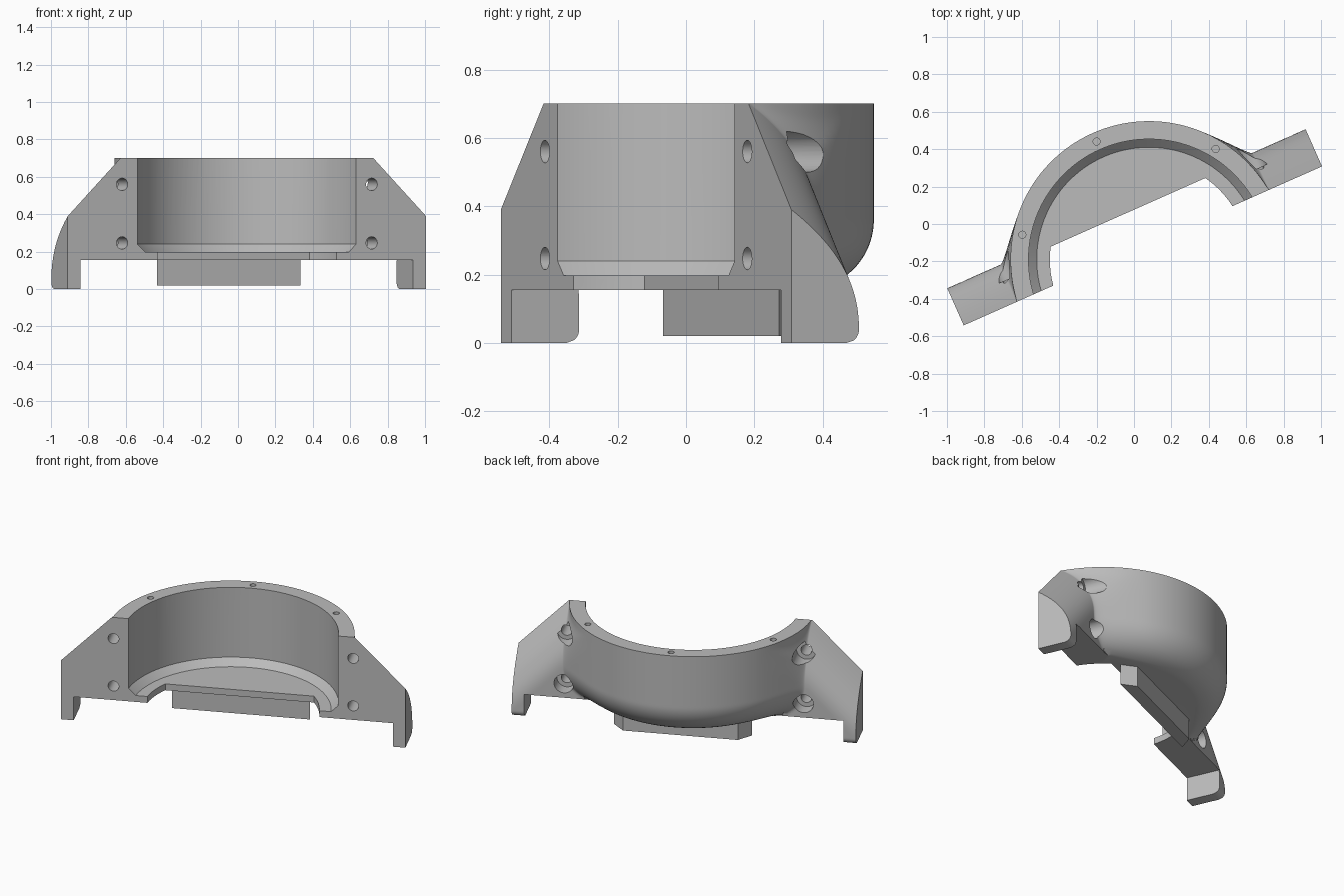
import bpy, bmesh, math
from mathutils import Matrix, Vector

if "Cube" in bpy.data.objects:
    bpy.data.objects.remove(bpy.data.objects["Cube"])

# Main dimensions, in a frame centred on the bore axis with the split face along u
FACE, OUTER, BORE, END = 0.08, 0.74, 0.644, 1.048
TOP, BASE, FLOOR, ROUND = 0.70, 0.155, 0.197, 0.205
PLACE = Matrix.Translation((0.08, -0.19, 0)) @ Matrix.Rotation(math.radians(23.93), 4, "Z")

grey = bpy.data.materials.new("light grey")
grey.use_nodes = True
grey.diffuse_color = (0.5, 0.5, 0.5, 1)
grey.node_tree.nodes["Principled BSDF"].inputs["Base Color"].default_value = (0.5, 0.5, 0.5, 1)


def make_object(name, bm):
    bmesh.ops.remove_doubles(bm, verts=bm.verts, dist=1e-5)
    bmesh.ops.recalc_face_normals(bm, faces=bm.faces)
    mesh = bpy.data.meshes.new(name)
    bm.to_mesh(mesh)
    bm.free()
    mesh.materials.append(grey)
    obj = bpy.data.objects.new(name, mesh)
    bpy.context.collection.objects.link(obj)
    return obj


def prism(name, outline, z0, z1):
    bm = bmesh.new()
    face = bm.faces.new([bm.verts.new((x, y, z0)) for x, y in outline])
    extruded = bmesh.ops.extrude_face_region(bm, geom=[face])["geom"]
    moved = [g for g in extruded if isinstance(g, bmesh.types.BMVert)]
    bmesh.ops.translate(bm, verts=moved, vec=(0, 0, z1 - z0))
    return make_object(name, bm)


def lathe(name, profile, steps=128):
    bm = bmesh.new()
    verts = [bm.verts.new((r, 0, z)) for r, z in profile]
    edges = [bm.edges.new(pair) for pair in zip(verts, verts[1:])]
    bmesh.ops.spin(bm, geom=verts + edges, cent=(0, 0, 0), axis=(0, 0, 1),
                   angle=math.tau, steps=steps)
    return make_object(name, bm)


def rod(name, radius, start, end):
    start, end = Vector(start), Vector(end)
    axis = end - start
    bm = bmesh.new()
    turn = axis.to_track_quat("Z", "Y").to_matrix().to_4x4()
    bmesh.ops.create_cone(bm, cap_ends=True, segments=32, radius1=radius, radius2=radius,
                          depth=axis.length, matrix=Matrix.Translation((start + end) / 2) @ turn)
    return make_object(name, bm)


def shell_radius(z):
    # Outer wall, rounded in towards the underside
    drop = min(max(TOP / 2 + 0.01 - z, 0), ROUND)
    return OUTER - ROUND + math.sqrt(ROUND ** 2 - drop ** 2)


def slope_height(u):
    return 0.39 + (END - abs(u)) * (TOP - 0.39) / (END - OUTER)


def back_surface(u, z):
    # Rounded wing blended smoothly into the round wall
    depth = max(slope_height(u) - z, 0)
    t = min(depth / 0.36, 1)
    wing = FACE + 0.217 * (1 - (1 - t) ** 2.3)
    if z < 0.04:
        wing -= 0.04 - math.sqrt(max(0.04 ** 2 - (0.04 - z) ** 2, 0))
    r = shell_radius(z)
    wall = math.sqrt(r * r - u * u) if abs(u) < r else -4 * (abs(u) - r)
    k = 0.002 + 0.22 * min(depth / 0.2, 1)
    blend = max(1 - abs(wall - wing) / k, 0)
    return max(wall, wing) + k / 4 * blend ** 2 * min(t * 20, 1)


# Clamp half: a solid between the split face and the blended back surface
middle = [OUTER * math.sin(math.pi * (i / 72 - 0.5)) for i in range(73)]
outside = [OUTER + (END - OUTER) * i / 16 for i in range(1, 17)]
columns = [-u for u in reversed(outside)] + middle + outside
ROWS = 56
bm = bmesh.new()
front, back = [], []
for u in columns:
    high = min(TOP, slope_height(u))
    heights = [high * j / ROWS for j in range(ROWS + 1)]
    front.append([bm.verts.new((u, FACE, z)) for z in heights])
    back.append([bm.verts.new((u, max(back_surface(u, z), FACE), z)) for z in heights])
last = len(columns) - 1
for i in range(last):
    for j in range(ROWS):
        for side in (front, back):
            bm.faces.new((side[i][j], side[i + 1][j], side[i + 1][j + 1], side[i][j + 1]))
    for j in (0, ROWS):
        bm.faces.new((front[i][j], front[i + 1][j], back[i + 1][j], back[i][j]))
for i in (0, last):
    for j in range(ROWS):
        bm.faces.new((front[i][j], front[i][j + 1], back[i][j + 1], back[i][j]))
body = make_object("clamp_half", bm)

# Cutters: space between the feet, stepped bore, open floor
foot = END - 0.076
cutters = [
    prism("underside_cutter", [(-foot, -1), (foot, -1), (foot, 1), (-foot, 1)], -0.2, BASE),
    lathe("bore_cutter", [(0, FLOOR), (0.6, FLOOR), (BORE, 0.24), (BORE, 1), (0, 1)]),
]
inner, chord = 0.53, 0.276
lift = math.asin(chord / inner)
sweep = math.pi + 2 * lift
arc = [math.pi - lift + sweep * i / 64 for i in range(65)]
cutters.append(prism("floor_cutter", [(inner * math.cos(a), inner * math.sin(a)) for a in arc],
                     0.05, 0.22))

# Bolt holes with counterbores through both wings
for side in (-1, 1):
    for z in (0.56, 0.247):
        u = side * 0.73
        cutters.append(rod("bolt_cutter", 0.033, (u, -0.1, z), (u, 0.6, z)))
        cutters.append(rod("counterbore_cutter", 0.06, (u, 0.21, z), (u, 0.6, z)))

# Small screw holes in the rim
for degrees in (-55, 0, 55):
    a = math.radians(degrees)
    x, y = 0.69 * math.sin(a), 0.69 * math.cos(a)
    cutters.append(rod("rim_cutter", 0.019, (x, y, TOP - 0.1), (x, y, TOP + 0.1)))

for cutter in cutters:
    cutter.hide_render = True
    mod = body.modifiers.new(cutter.name, "BOOLEAN")
    mod.operation, mod.solver, mod.object = "DIFFERENCE", "EXACT", cutter
bpy.context.view_layer.update()
graph = bpy.context.evaluated_depsgraph_get()
cut_mesh = bpy.data.meshes.new_from_object(body.evaluated_get(graph))
body.modifiers.clear()
body.data = cut_mesh
for cutter in cutters:
    bpy.data.objects.remove(cutter)

# Locating bar under the floor
bar = prism("locating_bar", [(-0.42, 0.32), (0.42, 0.32), (0.35, 0.4), (-0.35, 0.4)],
            0.02, BASE + 0.005)

for obj in (body, bar):
    obj.data.transform(PLACE)
    bpy.ops.object.select_all(action="DESELECT")
    obj.select_set(True)
    bpy.context.view_layer.objects.active = obj
    bpy.ops.object.shade_smooth_by_angle(angle=math.radians(30))
